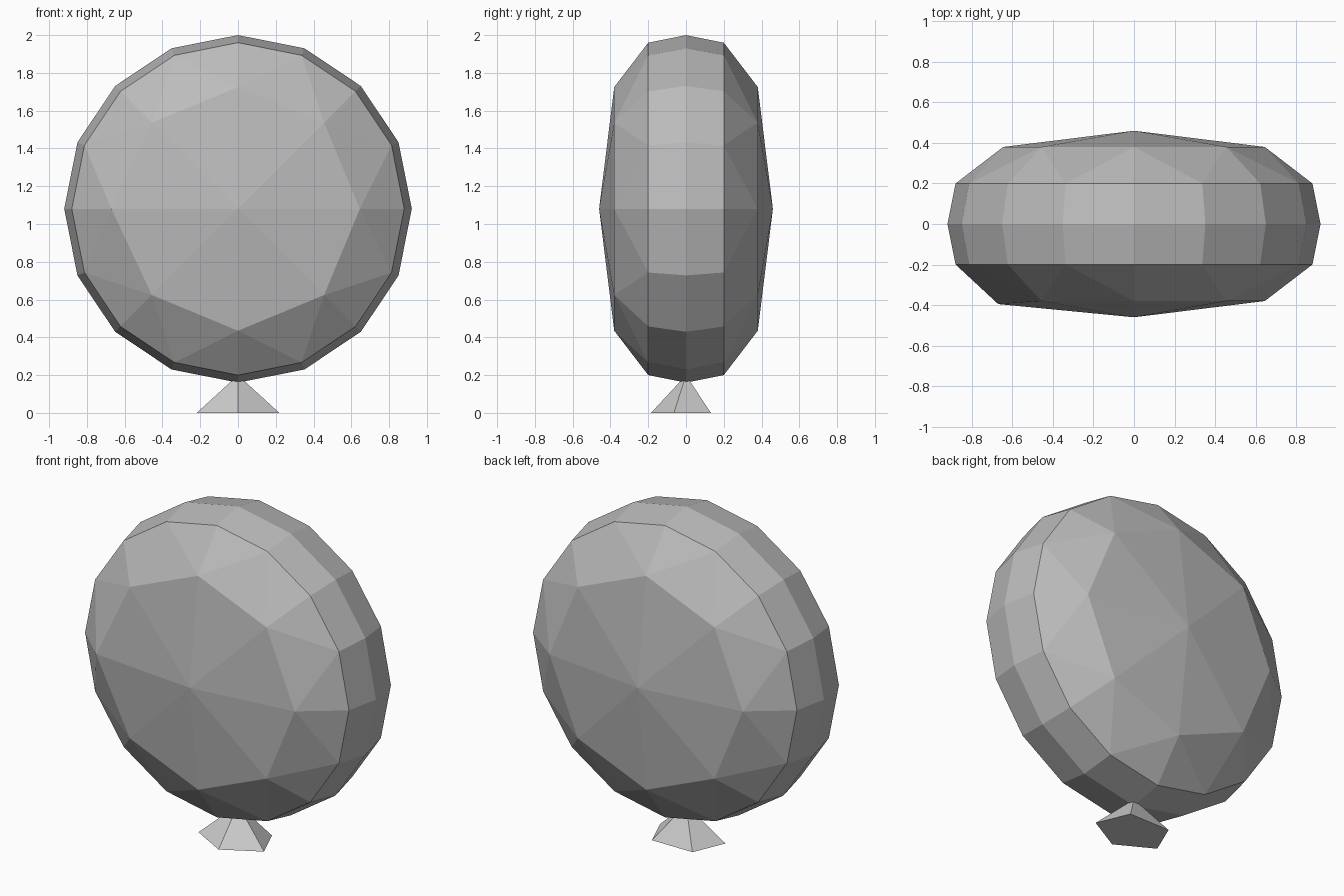
import bpy, bmesh
from math import sin, cos, pi

cube = bpy.data.objects.get("Cube")
if cube:
    bpy.data.objects.remove(cube, do_unlink=True)


def make_material(name, value):
    mat = bpy.data.materials.new(name)
    mat.use_nodes = True
    colour = (value, value, value, 1)
    mat.diffuse_color = colour
    bsdf = next(n for n in mat.node_tree.nodes if n.type == 'BSDF_PRINCIPLED')
    bsdf.inputs["Base Color"].default_value = colour
    return mat


GREY = make_material("foil grey", 0.5)
KNOT_GREY = make_material("knot grey", 0.6)
CENTRE = 1.08


def finish(bm, name, mat):
    bmesh.ops.recalc_face_normals(bm, faces=bm.faces)
    mesh = bpy.data.meshes.new(name)
    bm.to_mesh(mesh)
    bm.free()
    mesh.materials.append(mat)
    obj = bpy.data.objects.new(name, mesh)
    bpy.context.collection.objects.link(obj)
    return obj


def ring(bm, count, radius, y):
    angles = [2 * pi * i / count for i in range(count)]
    return [bm.verts.new((radius * sin(a), y, CENTRE + radius * cos(a))) for a in angles]


# Balloon: wide rim, flanks narrowing to eight corners, shallow fan on each side
bm = bmesh.new()
rim = ring(bm, 16, 0.92, 0)
for side in (-1, 1):
    edge = ring(bm, 16, 0.88, 0.2 * side)
    inner = ring(bm, 8, 0.645, 0.38 * side)
    hub = bm.verts.new((0, 0.46 * side, CENTRE))
    for i in range(16):
        j = (i + 1) % 16
        bm.faces.new((rim[i], rim[j], edge[j], edge[i]))
    for k in range(8):
        n = (k + 1) % 8
        a, b, c = edge[2 * k], edge[2 * k + 1], edge[2 * n]
        bm.faces.new((inner[k], a, b))
        bm.faces.new((inner[k], b, inner[n]))
        bm.faces.new((inner[n], b, c))
        bm.faces.new((hub, inner[k], inner[n]))
    # Slight bulge on the front of the right flank
    if side < 0:
        inner[6].co.x -= 0.025
        inner[6].co.y -= 0.015
finish(bm, "balloon", GREY)

# Tied end: five-sided pyramid flaring to the ground
bm = bmesh.new()
base = []
for i in range(5):
    a = 2 * pi * i / 5
    base.append(bm.verts.new((0.23 * sin(a), -0.01 - 0.175 * cos(a), 0)))
tip = bm.verts.new((0, 0, 0.2))
bm.faces.new(base)
for i in range(5):
    bm.faces.new((base[i], base[(i + 1) % 5], tip))
finish(bm, "knot", KNOT_GREY)
